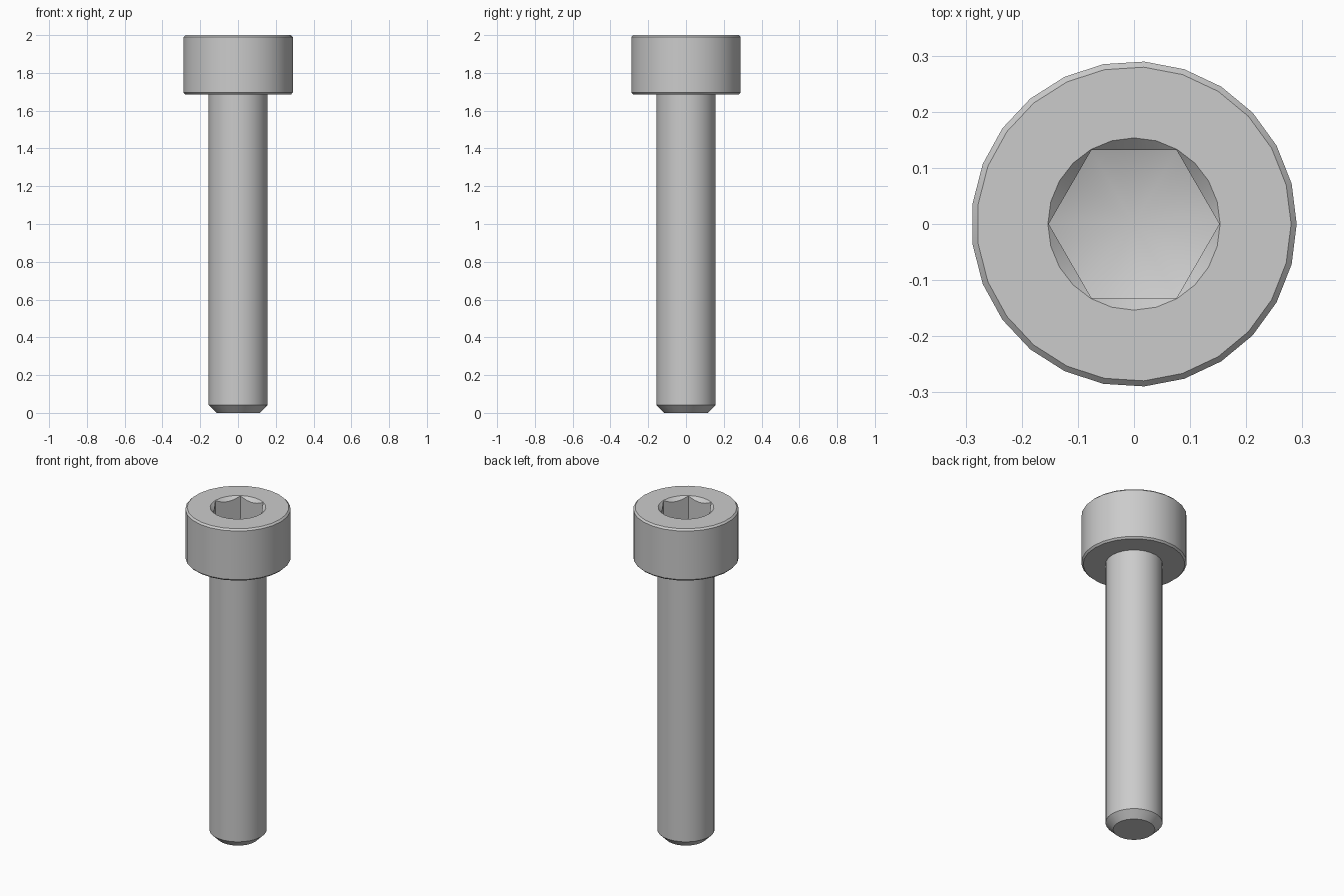
import bpy
import bmesh
from math import cos, sin, tan, pi, radians

cube = bpy.data.objects.get("Cube")
if cube:
    bpy.data.objects.remove(cube, do_unlink=True)

SIDES = 25
HEAD_R, HEAD_BASE, EDGE = 0.29, 1.685, 0.01
SHAFT_R, TIP_R, TIP_H = 0.157, 0.115, 0.042
HEX_R, RIM_R = 0.152, 0.1535
FLOOR_Z = 1.86

steel = bpy.data.materials.new("steel_grey")
steel.use_nodes = True
grey = (0.6, 0.6, 0.6, 1.0)
steel.diffuse_color = grey
steel.node_tree.nodes["Principled BSDF"].inputs["Base Color"].default_value = grey


def lathe(name, profile, sides):
    """Closed solid of revolution from (radius, z) points, bottom to top."""
    bm = bmesh.new()
    rings = []
    for r, z in profile:
        if r == 0:
            rings.append([bm.verts.new((0, 0, z))] * sides)
        else:
            rings.append([bm.verts.new((r * cos(2 * pi * i / sides),
                                        r * sin(2 * pi * i / sides), z))
                          for i in range(sides)])
    for low, high in zip(rings, rings[1:]):
        for i in range(sides):
            j = (i + 1) % sides
            quad = [low[i], low[j], high[j], high[i]]
            bm.faces.new(list(dict.fromkeys(quad)))
    if profile[0][0] > 0:
        bm.faces.new(rings[0][::-1])
    bm.faces.new(rings[-1])
    bmesh.ops.recalc_face_normals(bm, faces=bm.faces)
    mesh = bpy.data.meshes.new(name)
    bm.to_mesh(mesh)
    bm.free()
    mesh.materials.append(steel)
    obj = bpy.data.objects.new(name, mesh)
    bpy.context.collection.objects.link(obj)
    return obj


def combine(target, tool, operation):
    """Apply a boolean and discard the tool."""
    mod = target.modifiers.new(operation.lower(), 'BOOLEAN')
    mod.operation = operation
    mod.solver = 'EXACT'
    mod.object = tool
    bpy.ops.object.select_all(action='DESELECT')
    bpy.context.view_layer.objects.active = target
    target.select_set(True)
    bpy.ops.object.modifier_apply(modifier=mod.name)
    bpy.data.objects.remove(tool, do_unlink=True)


# Shaft with chamfered tip, and head with chamfered edges
bolt = lathe("socket_head_bolt", [
    (TIP_R, 0), (SHAFT_R, TIP_H), (SHAFT_R, HEAD_BASE),
    (HEAD_R - EDGE, HEAD_BASE), (HEAD_R, HEAD_BASE + EDGE),
    (HEAD_R, 2 - EDGE), (HEAD_R - EDGE, 2)], SIDES)

# Conical countersink around the socket mouth
countersink = lathe("countersink_cutter", [
    (RIM_R - 0.04, 1.96), (RIM_R + 0.04, 2.04)], 24)
combine(bolt, countersink, 'DIFFERENCE')

# Hexagonal socket with a shallow conical floor
socket = lathe("socket_cutter", [(HEX_R, 1.75), (HEX_R, 2.1)], 6)
drill_r = 0.2
drill = lathe("drill_cutter", [
    (0, FLOOR_Z - HEX_R * tan(radians(20))),
    (drill_r, FLOOR_Z + (drill_r - HEX_R) * tan(radians(20))),
    (drill_r, 2.2)], 48)
combine(socket, drill, 'INTERSECT')
combine(bolt, socket, 'DIFFERENCE')

# Smooth round walls, crisp chamfers
bpy.ops.object.select_all(action='DESELECT')
bolt.select_set(True)
bpy.context.view_layer.objects.active = bolt
bpy.ops.object.shade_smooth_by_angle(angle=radians(25))
